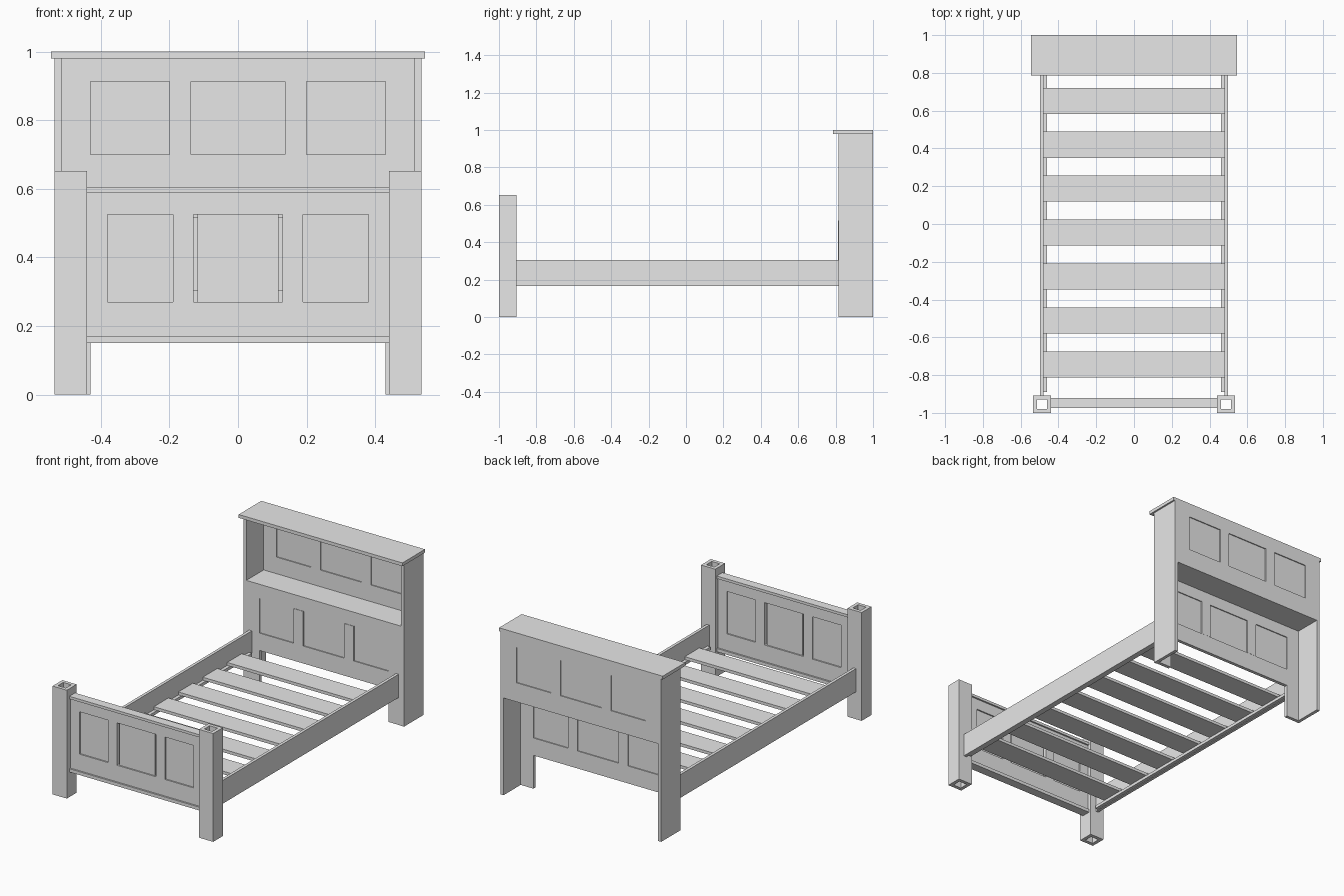
import bpy
import bmesh
from mathutils import Vector

if "Cube" in bpy.data.objects:
    bpy.data.objects.remove(bpy.data.objects["Cube"], do_unlink=True)

paint = bpy.data.materials.new("plain_grey")
paint.use_nodes = True
GREY = (0.8, 0.8, 0.8, 1)
paint.diffuse_color = GREY
paint.node_tree.nodes["Principled BSDF"].inputs["Base Color"].default_value = GREY


def finish(name, bm):
    bmesh.ops.recalc_face_normals(bm, faces=bm.faces)
    mesh = bpy.data.meshes.new(name)
    bm.to_mesh(mesh)
    bm.free()
    mesh.materials.append(paint)
    obj = bpy.data.objects.new(name, mesh)
    bpy.context.collection.objects.link(obj)
    return obj


def box(name, x, y, z):
    """Box from (min, max) pairs."""
    bm = bmesh.new()
    bmesh.ops.create_cube(bm, size=1)
    for v in bm.verts:
        v.co = [r[0] if c < 0 else r[1] for r, c in zip((x, y, z), v.co)]
    return finish(name, bm)


def lattice(name, us, vs, w, holes, upright=True):
    """Board cut on a grid; cells listed in holes stay open, w is its thickness range."""
    bm = bmesh.new()
    place = (lambda u, v: (u, w[0], v)) if upright else (lambda u, v: (u, v, w[0]))
    pts = [[bm.verts.new(place(u, v)) for v in vs] for u in us]
    for i in range(len(us) - 1):
        for j in range(len(vs) - 1):
            if (i, j) not in holes:
                bm.faces.new((pts[i][j], pts[i + 1][j], pts[i + 1][j + 1], pts[i][j + 1]))
    bmesh.ops.delete(bm, geom=[v for v in bm.verts if not v.link_faces], context='VERTS')
    out = bmesh.ops.extrude_face_region(bm, geom=bm.faces[:])["geom"]
    depth = w[1] - w[0]
    shift = Vector((0, depth, 0)) if upright else Vector((0, 0, depth))
    bmesh.ops.translate(bm, vec=shift, verts=[g for g in out if isinstance(g, bmesh.types.BMVert)])
    bmesh.ops.dissolve_limit(bm, angle_limit=0.01, verts=bm.verts[:], edges=bm.edges[:])
    return finish(name, bm)


def mirrored(values):
    return [-v for v in values] + values[::-1]


SIDES = (("left", 1), ("right", -1))


def span(s, a, b):
    return tuple(sorted((s * a, s * b)))


# Headboard: sides, top and shelf
for side, s in SIDES:
    box(f"headboard_side_{side}", span(s, 0.515, 0.535), (0.815, 1), (0, 0.98))
box("headboard_top", (-0.545, 0.545), (0.785, 1), (0.98, 1))
box("headboard_shelf", (-0.515, 0.515), (0.815, 0.98), (0.585, 0.6))

# Headboard: upper back frame with three recessed panels
bay_xs = mirrored([0.515, 0.43, 0.2, 0.137])
lattice("upper_back_frame", bay_xs, [0.585, 0.7, 0.913, 0.98], (0.98, 1),
        {(1, 1), (3, 1), (5, 1)})
box("upper_back_panels", (-0.45, 0.45), (0.986, 0.994), (0.69, 0.92))

# Headboard: lower front frame, cut away between its feet
lattice("lower_front_frame", bay_xs, [0, 0.2, 0.305, 0.515, 0.585], (0.817, 0.837),
        {(1, 2), (3, 2), (5, 2)} | {(i, 0) for i in range(1, 6)})
box("lower_front_panels", (-0.45, 0.45), (0.823, 0.831), (0.295, 0.525))
for side, s in SIDES:
    box(f"lower_front_stile_{side}", span(s, 0.137, 0.2), (0.814, 0.838), (0.305, 0.515))

# Footboard: hollow square posts
for side, s in SIDES:
    lattice(f"foot_post_{side}", [s * x for x in (0.44, 0.461, 0.514, 0.535)],
            [-1, -0.979, -0.928, -0.907], (0, 0.652), {(1, 1)}, upright=False)

# Footboard: frame, inset panels, and trims
lattice("footboard_frame", mirrored([0.44, 0.38, 0.19, 0.13]), [0.17, 0.27, 0.525, 0.59],
        (-0.965, -0.931), {(1, 1), (3, 1), (5, 1)})
for side, s in SIDES:
    box(f"footboard_panel_{side}", span(s, 0.19, 0.38), (-0.957, -0.939), (0.27, 0.525))
box("footboard_panel_middle", (-0.118, 0.118), (-0.957, -0.939), (0.27, 0.525))
box("footboard_cap", (-0.44, 0.44), (-0.975, -0.921), (0.59, 0.606))
box("footboard_bottom_trim", (-0.44, 0.44), (-0.975, -0.921), (0.15, 0.17))

# Side rails with slat ledges
for side, s in SIDES:
    box(f"side_rail_{side}", span(s, 0.48, 0.498), (-0.907, 0.817), (0.165, 0.305))
    box(f"slat_ledge_{side}", span(s, 0.46, 0.48), (-0.89, 0.79), (0.168, 0.186))

# Slats
for i in range(7):
    y = 0.652 - i * 0.2325
    box(f"slat_{i + 1}", (-0.48, 0.48), (y - 0.069, y + 0.069), (0.186, 0.204))
